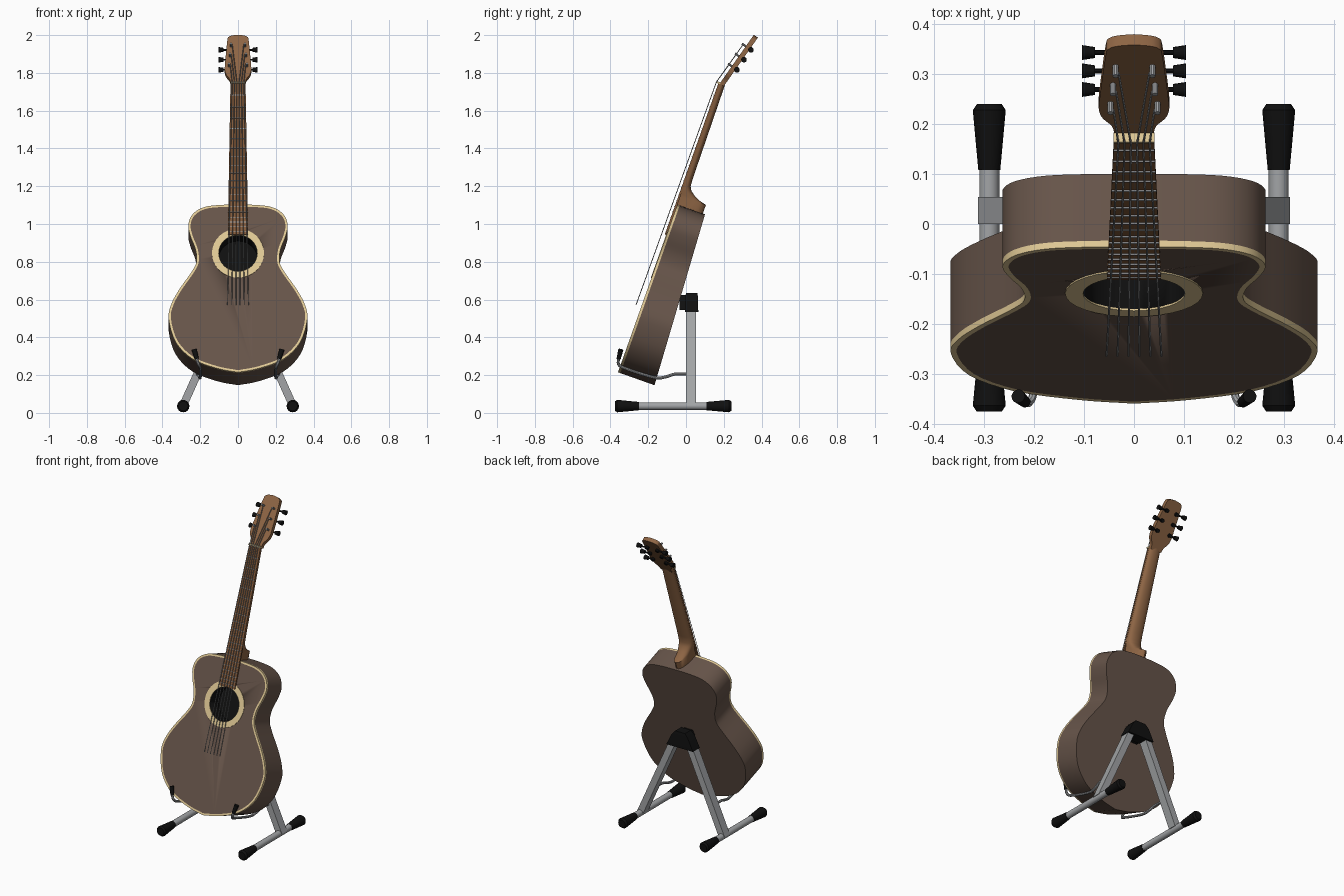
import bpy, bmesh, math
from mathutils import Matrix, Vector

if "Cube" in bpy.data.objects:
    bpy.data.objects.remove(bpy.data.objects["Cube"])


def material(name, rgb):
    m = bpy.data.materials.new(name)
    m.diffuse_color = (*rgb, 1)
    m.use_nodes = True
    m.node_tree.nodes["Principled BSDF"].inputs["Base Color"].default_value = m.diffuse_color
    return m


BROWN = material("dark brown wood", (0.135, 0.09, 0.068))
NECK = material("warm brown wood", (0.27, 0.13, 0.058))
BOARD = material("fretboard wood", (0.22, 0.10, 0.042))
CREAM = material("cream", (0.74, 0.58, 0.30))
BLACK = material("black", (0.005, 0.005, 0.005))
STEEL = material("grey metal", (0.36, 0.37, 0.38))


def frame(origin, degrees):
    """Local frame: x across, y up along the leaning plane, z out of its front."""
    s, c = math.sin(math.radians(degrees)), math.cos(math.radians(degrees))
    return Matrix(((1, 0, 0, origin[0]), (0, s, -c, origin[1]),
                   (0, c, s, origin[2]), (0, 0, 0, 1)))


BODY = frame((0, -0.36, 0.215), 19.5)
HEAD = frame((0, 0.182, 1.747), 35)
WORLD = Matrix.Identity(4)


def smooth(ob):
    bpy.ops.object.select_all(action='DESELECT')
    ob.select_set(True)
    bpy.context.view_layer.objects.active = ob
    bpy.ops.object.shade_smooth_by_angle(angle=math.radians(35))


def loft(name, rings, mats, matrix=WORLD, bands=None, closed=False):
    """Skin a list of rings; bands gives the material index of each strip."""
    bm = bmesh.new()
    loops = [[bm.verts.new(p) for p in r] for r in rings]
    n = len(loops[0])
    pairs = list(zip(loops, loops[1:] + loops[:1] if closed else loops[1:]))
    for k, (a, b) in enumerate(pairs):
        for i in range(n):
            f = bm.faces.new((a[i], a[(i + 1) % n], b[(i + 1) % n], b[i]))
            f.material_index = bands[k] if bands else 0
    if not closed:
        bm.faces.new(loops[0])
        bm.faces.new(loops[-1])
    bmesh.ops.recalc_face_normals(bm, faces=bm.faces)
    me = bpy.data.meshes.new(name)
    bm.to_mesh(me)
    bm.free()
    for m in mats:
        me.materials.append(m)
    ob = bpy.data.objects.new(name, me)
    bpy.context.collection.objects.link(ob)
    ob.matrix_world = matrix
    smooth(ob)
    return ob


def rod(name, p, q, r1, r2, mat, matrix=WORLD, seg=16):
    p, q = Vector(p), Vector(q)
    rot = (q - p).to_track_quat('Z', 'Y')
    ring = lambda c, r: [c + rot @ Vector((r * math.cos(t), r * math.sin(t), 0))
                         for t in (2 * math.pi * i / seg for i in range(seg))]
    return loft(name, [ring(p, r1), ring(q, r2)], [mat], matrix)


def rect(cx, cy, z, hx, hy):
    return [(cx + a * hx, cy + b * hy, z) for a, b in ((-1, -1), (1, -1), (1, 1), (-1, 1))]


def spline(pts, steps):
    """Catmull-Rom curve through the points."""
    pts = [Vector(p) for p in pts]
    ext = [2 * pts[0] - pts[1]] + pts + [2 * pts[-1] - pts[-2]]
    out = []
    for a, b, c, d in zip(ext, ext[1:], ext[2:], ext[3:]):
        for k in range(steps):
            t = k / steps
            out.append(0.5 * (2 * b + (c - a) * t + (2 * a - 5 * b + 4 * c - d) * t * t
                              + (3 * b - a - 3 * c + d) * t ** 3))
    return out + [pts[-1]]


def wire(name, pts, r, mat, matrix=WORLD, res=2):
    cu = bpy.data.curves.new(name, 'CURVE')
    cu.dimensions = '3D'
    cu.bevel_depth, cu.bevel_resolution, cu.use_fill_caps = r, res, True
    sp = cu.splines.new('POLY')
    sp.points.add(len(pts) - 1)
    for pt, co in zip(sp.points, pts):
        pt.co = (*co, 1)
    cu.materials.append(mat)
    ob = bpy.data.objects.new(name, cu)
    bpy.context.collection.objects.link(ob)
    ob.matrix_world = matrix
    bpy.ops.object.select_all(action='DESELECT')
    ob.select_set(True)
    bpy.context.view_layer.objects.active = ob
    bpy.ops.object.convert(target='MESH')
    smooth(bpy.context.view_layer.objects.active)


# body: one half outline, mirrored, with a cream binding at the front edge
half = [(0, 0), (.11, .022), (.24, .075), (.33, .17), (.367, .30), (.353, .383), (.31, .467),
        (.247, .562), (.22, .62), (.225, .69), (.252, .765), (.263, .83), (.238, .89),
        (.178, .928), (.09, .94), (0, .942)]
right = spline([(x, v, 0) for x, v in half], 4)
outline = right + [Vector((-p.x, p.y, 0)) for p in right[-2:0:-1]]
inset = []
for i, p in enumerate(outline):
    t = (outline[(i + 1) % len(outline)] - outline[i - 1]).normalized()
    inset.append(p + 0.012 * Vector((-t.y, t.x, 0)))
body = loft("guitar_body",
            [[(p.x, p.y, -0.205 + 0.053 * p.y) for p in outline],
             [(p.x, p.y, -0.013) for p in outline], outline, inset],
            [BROWN, CREAM], BODY, bands=[0, 1, 1])

# sound hole, cut into the body, and its rosette
HOLE = 0.668
cutter = rod("hole_cutter", (0, HOLE, -0.1), (0, HOLE, 0.05), 0.104, 0.104, BLACK, BODY, 32)
cutter.hide_render = True
body.data.materials.append(BLACK)
mod = body.modifiers.new("sound_hole", 'BOOLEAN')
mod.operation, mod.solver, mod.object = 'DIFFERENCE', 'EXACT', cutter
mod.material_mode = 'TRANSFER'
bpy.context.view_layer.objects.active = body
bpy.ops.object.modifier_apply(modifier=mod.name)
bpy.data.objects.remove(cutter)
circle = lambda r, w: [(r * math.cos(math.pi * i / 16), HOLE + r * math.sin(math.pi * i / 16), w)
                       for i in range(32)]
loft("rosette", [circle(.138, -.001), circle(.138, .003), circle(.102, .003), circle(.102, -.001)],
     [CREAM], BODY, closed=True)

# neck with its heel, lofted from rounded sections
sections = [(.93, .04, .143), (.99, .04, .143), (1.0, .042, .105), (1.017, .046, .07),
            (1.035, .049, .046), (1.056, .049, .034), (1.1, .048, .031), (1.63, .039, .026)]
loft("neck", [[(hw * math.cos(a), v, -d * math.sin(a) ** 0.7 if 0 < k < 12 else 0)
               for k, a in enumerate(math.pi * j / 12 for j in range(13))]
              for v, hw, d in sections], [NECK], BODY)

# fretboard, frets and nut
NUT, END = 1.623, 0.77
board_half = lambda v: 0.04 + (NUT - v) / (NUT - END) * 0.014
loft("fretboard", [[(-h, v, -.001), (h, v, -.001), (h, v, .01), (-h, v, .01)]
                   for v, h in ((END, .054), (NUT, .04))], [BOARD], BODY)
for n in range(1, 20):
    v = NUT - 1.253 * (1 - 2 ** (-n / 12))
    h = board_half(v)
    loft("fret", [rect(0, v, .009, h, .002), rect(0, v, .013, h, .0015)], [STEEL], BODY)
loft("nut", [rect(0, NUT, 0, .041, .005), rect(0, NUT, .02, .041, .004)], [CREAM], BODY)

# headstock
prof = [(.039, -.005), (.044, .025), (.062, .052), (.07, .08), (.069, .12), (.057, .27),
        (.05, .296), (.03, .306), (0, .31)]
side = spline([(x, s, 0) for x, s in prof], 3)
ring = side + [Vector((-p.x, p.y, 0)) for p in side[-2::-1]]
loft("headstock", [[(p.x, p.y, w) for p in ring] for w in (-.025, .001)], [NECK], HEAD)

# tuners and strings, mirrored
to_body = BODY.inverted() @ HEAD
for sx in (-1, 1):
    for i, (s, px) in enumerate(((.107, .047), (.172, .042), (.236, .037))):
        rod("string_post", (sx * px, s, -.02), (sx * px, s, .026), .006, .006, STEEL, HEAD, 10)
        rod("tuner_housing", (sx * px, s, -.04), (sx * px, s, -.024), .012, .012, BLACK, HEAD, 10)
        rod("tuner_shaft", (sx * px, s, -.032), (sx * .085, s, -.032), .005, .005, BLACK, HEAD, 8)
        rod("tuner_knob", (sx * .078, s, -.032), (sx * .104, s, -.032), .011, .015, BLACK, HEAD, 12)
        k = 2.5 - i
        wire("string", [(sx * .022 * k, .367, .029), (sx * .0125 * k, NUT, .022),
                        to_body @ Vector((sx * (px - .006), s, .018))], .0022, STEEL, BODY, 0)

# stand: A-frame legs, foot bars with rubber ends, and cradle arms
loft("stand_top_cap", [rect(0, .03, .535, .095, .035), rect(0, .03, .61, .058, .034),
                       rect(0, .03, .635, .035, .03)], [BLACK])
loft("back_rest_pad", [rect(0, -.005, .545, .05, .03), rect(0, -.005, .625, .03, .03)], [BLACK])
for sx in (-1, 1):
    loft("stand_leg", [rect(sx * .29, .027, .04, .023, .027), rect(sx * .05, .027, .575, .023, .027)],
         [STEEL])
    rod("foot_bar", (sx * .29, -.3, .036), (sx * .29, .18, .036), .02, .02, STEEL)
    for tip, inner, d in ((-.376, -.25, -1), (.24, .108, 1)):
        rod("rubber_foot", (sx * .29, inner, .036), (sx * .29, tip - d * .012, .036), .022, .033, BLACK)
        rod("rubber_foot_end", (sx * .29, tip - d * .012, .036), (sx * .29, tip, .036), .033, .025, BLACK)
    arm = spline([(sx * .215, .01, .205), (sx * .21, -.06, .205), (sx * .205, -.11, .19),
                  (sx * .2, -.17, .188), (sx * .2, -.32, .235), (sx * .21, -.358, .26),
                  (sx * .225, -.352, .30)], 5)
    wire("cradle_arm", arm, .008, STEEL)
    rod("cradle_tip", (sx * .218, -.357, .285), (sx * .232, -.345, .335), .011, .014, BLACK, seg=12)
